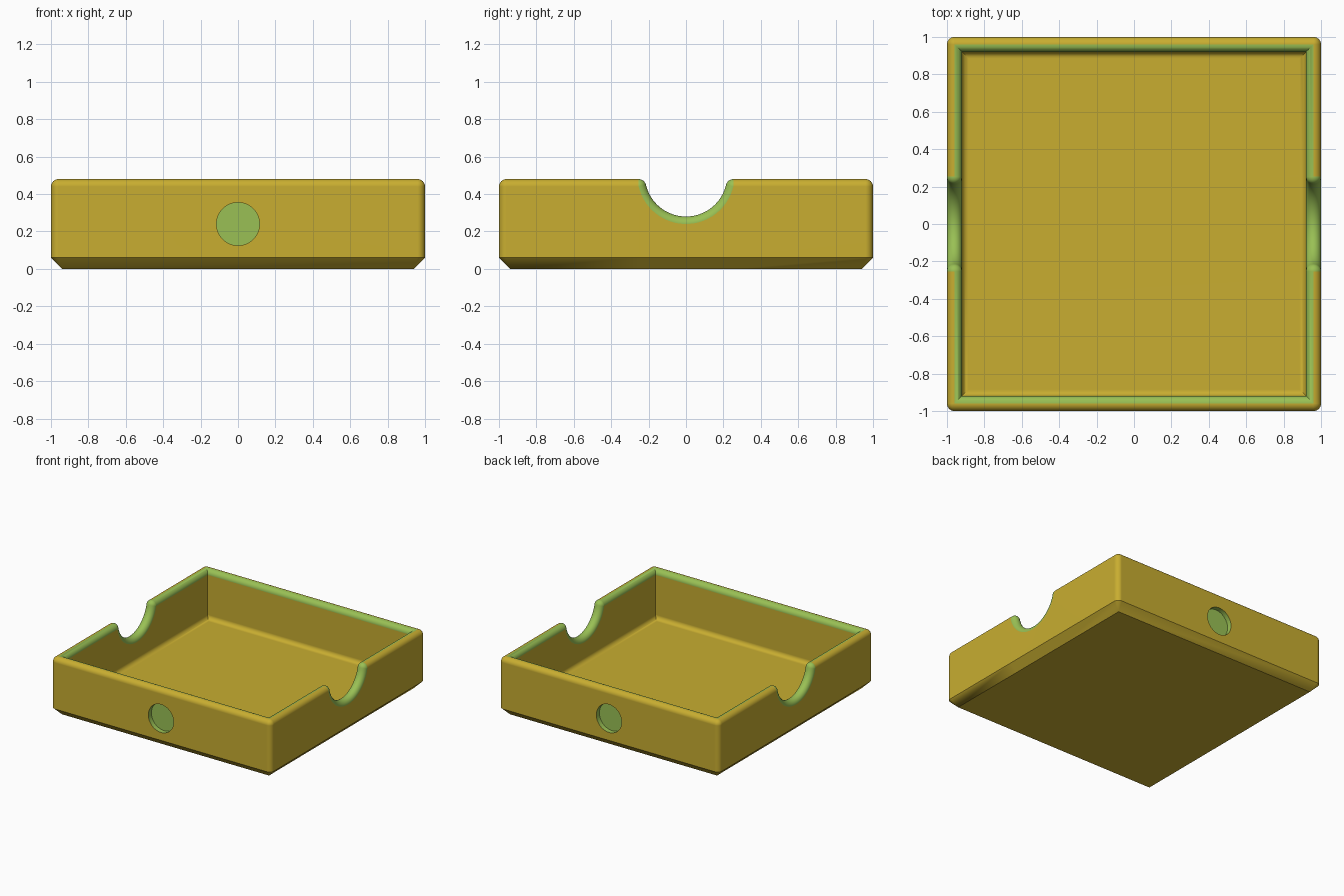
import bpy, bmesh, math
from mathutils import Matrix, Vector

cube = bpy.data.objects.get("Cube")
if cube:
    bpy.data.objects.remove(cube, do_unlink=True)


def material(name, colour):
    m = bpy.data.materials.new(name)
    m.use_nodes = True
    m.diffuse_color = colour
    m.node_tree.nodes["Principled BSDF"].inputs["Base Color"].default_value = colour
    return m


mats = [material("mustard", (0.58, 0.42, 0.03, 1)), material("leaf_green", (0.32, 0.53, 0.09, 1))]

R = 0.04                  # rim rounding
TOP = 0.48                # rim height
MID = 1 - R               # ridge of the rim
FLOOR, COVE = 0.08, 0.035
NOTCH_Z, NOTCH_R = 0.50, 0.22
STEPS = 8

# Wall section: (distance from centre, drop below the rim or None, height)
arc = [math.pi * i / (2 * STEPS) for i in range(2 * STEPS + 1)]
section = [(0.94, None, 0.0), (1.0, None, 0.06)]
section += [(MID + R * math.cos(a), R * (1 - math.sin(a)), 0) for a in arc]
inner = MID - R
for i in range(STEPS + 1):
    a = math.pi / 2 * i / STEPS
    section.append((inner - COVE * (1 - math.cos(a)), None, FLOOR + COVE * (1 - math.sin(a))))
RIM_START, RIDGE, RIM_END = 2, 2 + STEPS, 2 + 2 * STEPS


def notch_path():
    """Rim line through the notch: (along, height, inward normal)."""
    cy = math.sqrt((NOTCH_R + R) ** 2 - (NOTCH_Z - TOP + R) ** 2)
    tilt = math.atan2(NOTCH_Z - TOP + R, cy)
    path = []
    for i in range(STEPS + 1):
        a = math.pi / 2 + (tilt - math.pi / 2) * i / STEPS
        c, s = math.cos(a), math.sin(a)
        path.append((-cy + R * c, TOP - R + R * s, -c, -s))
    for i in range(1, 33):
        a = math.pi + tilt + (math.pi - 2 * tilt) * i / 32
        c, s = math.cos(a), math.sin(a)
        path.append((NOTCH_R * c, NOTCH_Z + NOTCH_R * s, c, s))
    path += [(-y, z, -ny, nz) for y, z, ny, nz in reversed(path[:STEPS])]
    return path


def corner_station(angle):
    """Rounded outside, mitred inside."""
    pts = []
    for n, drop, z in section:
        r = max(n - MID, 0)
        base = min(n, MID)
        h = z if drop is None else TOP - drop
        pts.append(Vector((base + r * math.cos(angle), base + r * math.sin(angle), h)))
    return pts


def notch_station(y, z, ny, nz):
    pts = []
    for n, drop, h in section:
        if drop is None:
            pts.append(Vector((n, y + ny * R, h)))
        else:
            pts.append(Vector((n, y + ny * drop, z + nz * drop)))
    return pts


# Stations around the tray; the flag marks a notch segment after the station
stations = []
for k in range(4):
    turn = Matrix.Rotation(k * math.pi / 2, 3, 'Z')
    side = []
    if k % 2 == 0:
        path = notch_path()
        side += [(notch_station(*p), i < len(path) - 1) for i, p in enumerate(path)]
    side += [(corner_station(math.pi / 2 * i / STEPS), False) for i in range(STEPS + 1)]
    stations += [([turn @ p for p in pts], flag) for pts, flag in side]

# Tray shell
bm = bmesh.new()
rings = [[bm.verts.new(p) for p in pts] for pts, flag in stations]
for i, ring in enumerate(rings):
    following = rings[(i + 1) % len(rings)]
    for j in range(len(section) - 1):
        f = bm.faces.new((ring[j], following[j], following[j + 1], ring[j + 1]))
        first = RIM_START if stations[i][1] else RIDGE
        f.material_index = int(first <= j < RIM_END)
bmesh.ops.remove_doubles(bm, verts=bm.verts, dist=0.0001)
bmesh.ops.holes_fill(bm, edges=[e for e in bm.edges if e.is_boundary], sides=0)
bmesh.ops.recalc_face_normals(bm, faces=bm.faces)


def make_object(name, bm):
    mesh = bpy.data.meshes.new(name)
    bm.to_mesh(mesh)
    bm.free()
    ob = bpy.data.objects.new(name, mesh)
    for m in mats:
        mesh.materials.append(m)
    bpy.context.collection.objects.link(ob)
    return ob


tray = make_object("tray", bm)

# Round recesses in the front and back walls
bm = bmesh.new()
for s in (-1, 1):
    place = Matrix.Translation((0, s * 1.06, 0.24)) @ Matrix.Rotation(math.pi / 2, 4, 'X')
    bmesh.ops.create_cone(bm, cap_ends=True, segments=48, radius1=0.115, radius2=0.115,
                          depth=0.2, matrix=place)
for f in bm.faces:
    f.material_index = 1
cutter = make_object("recess_cutter", bm)
cutter.hide_render = True

bpy.ops.object.select_all(action='DESELECT')
tray.select_set(True)
bpy.context.view_layer.objects.active = tray
cut = tray.modifiers.new("recesses", 'BOOLEAN')
cut.operation, cut.solver, cut.object = 'DIFFERENCE', 'EXACT', cutter
bpy.ops.object.modifier_apply(modifier=cut.name)
bpy.data.objects.remove(cutter, do_unlink=True)

# Smooth roundings, flat walls
bpy.ops.object.shade_smooth_by_angle(angle=math.radians(30))
flat = tray.modifiers.new("flat_walls", 'WEIGHTED_NORMAL')
flat.keep_sharp = True
